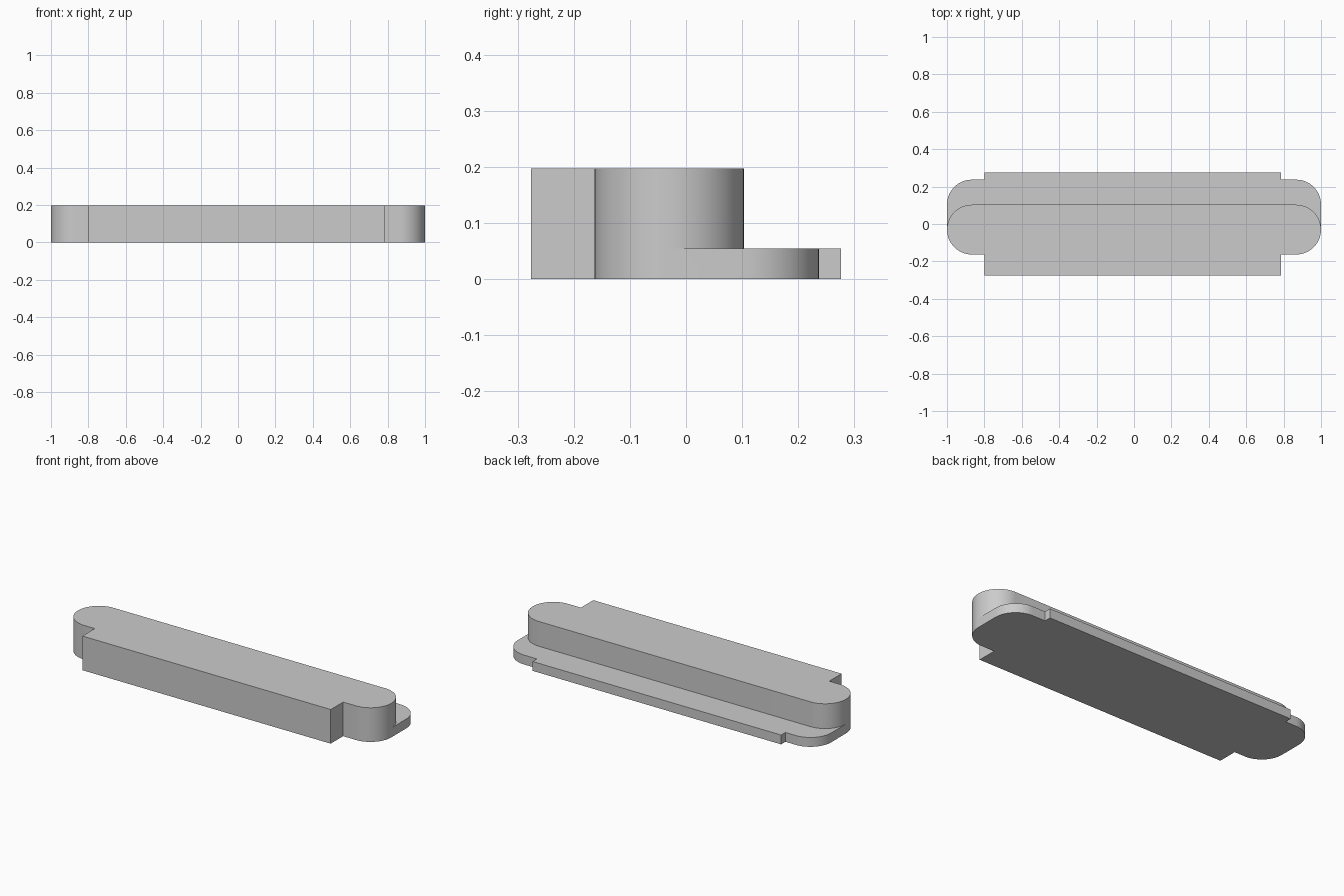
import bpy, bmesh, math

cube = bpy.data.objects.get("Cube")
if cube:
    bpy.data.objects.remove(cube, do_unlink=True)

END_X = 1.0              # half length
R = 0.133                # rounded end radius
MID_Y = -0.03            # centre line of the raised bar
LEDGE_Y = 0.104          # corner centre of the thin ledge
TAB_L, TAB_R = -0.8, 0.785
TAB_Y = 0.276
LEDGE_Z, TOP_Z = 0.054, 0.197
STEPS = 16


def arc(cx, cy, start):
    """Quarter circle, counter-clockwise from a start angle in degrees."""
    return [(cx + R * math.cos(a), cy + R * math.sin(a))
            for a in (math.radians(start + 90 * i / STEPS) for i in range(STEPS + 1))]


cx = END_X - R

# Front outline, left end to right end, with the square front tab
front = (arc(-cx, MID_Y, 180)
         + [(TAB_L, MID_Y - R), (TAB_L, -TAB_Y), (TAB_R, -TAB_Y), (TAB_R, MID_Y - R)]
         + arc(cx, MID_Y, 270))

# Back outline of the raised bar
bar_back = arc(cx, MID_Y, 0) + arc(-cx, MID_Y, 90)

# Back outline of the ledge, with the shallow back tab
ledge_back = ([(END_X, MID_Y)] + arc(cx, LEDGE_Y, 0)
              + [(TAB_R, LEDGE_Y + R), (TAB_R, TAB_Y), (TAB_L, TAB_Y), (TAB_L, LEDGE_Y + R)]
              + arc(-cx, LEDGE_Y, 90) + [(-END_X, MID_Y)])

bm = bmesh.new()


def cap(points, z):
    return bm.faces.new([bm.verts.new((x, y, z)) for x, y in points])


def wall(points, z0, z1):
    low = [bm.verts.new((x, y, z0)) for x, y in points]
    high = [bm.verts.new((x, y, z1)) for x, y in points]
    for i in range(len(points) - 1):
        bm.faces.new((low[i], low[i + 1], high[i + 1], high[i]))


# Flat faces: underside, top and ledge
cap((front + ledge_back[1:-1])[::-1], 0)
cap(front + bar_back[1:-1], TOP_Z)
cap(ledge_back + bar_back[::-1][1:-1], LEDGE_Z)

# Upright walls
wall(front, 0, LEDGE_Z)
wall(front, LEDGE_Z, TOP_Z)
wall(ledge_back, 0, LEDGE_Z)
wall(bar_back, LEDGE_Z, TOP_Z)

bmesh.ops.remove_doubles(bm, verts=bm.verts[:], dist=1e-5)
bmesh.ops.triangulate(bm, faces=[f for f in bm.faces if len(f.verts) > 4])

mesh = bpy.data.meshes.new("stepped_bar")
bm.to_mesh(mesh)
bm.free()
bar = bpy.data.objects.new("stepped_bar", mesh)
bpy.context.collection.objects.link(bar)

# Plain grey material
grey = bpy.data.materials.new("light_grey")
grey.use_nodes = True
colour = (0.6, 0.6, 0.6, 1)
grey.diffuse_color = colour
grey.node_tree.nodes["Principled BSDF"].inputs["Base Color"].default_value = colour
mesh.materials.append(grey)

# Smooth rounded ends, sharp edges kept
bpy.ops.object.select_all(action="DESELECT")
bar.select_set(True)
bpy.context.view_layer.objects.active = bar
bpy.ops.object.shade_smooth_by_angle(angle=math.radians(30))
